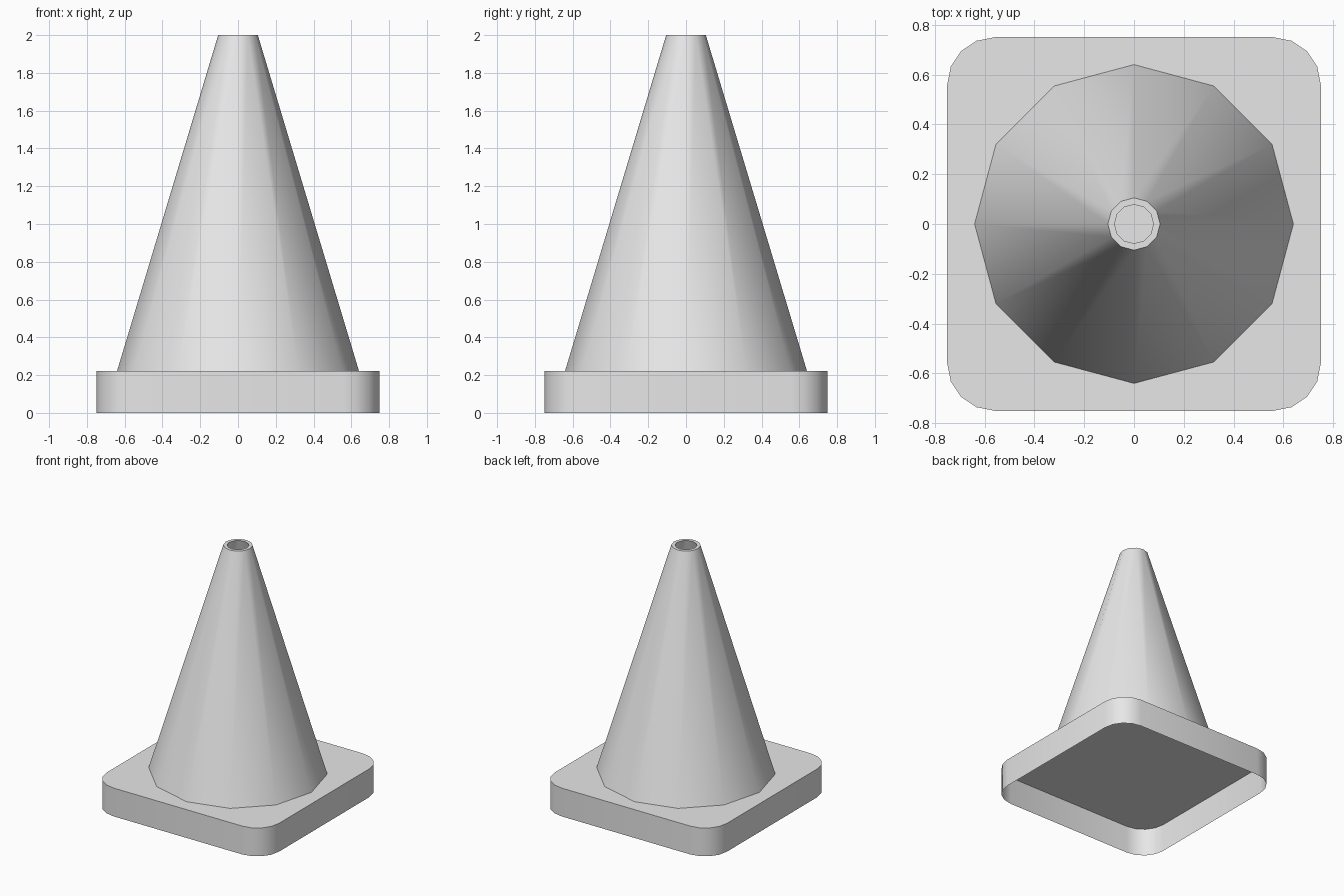
import bpy
import bmesh
from math import cos, sin, pi

cube = bpy.data.objects.get("Cube")
if cube:
    bpy.data.objects.remove(cube, do_unlink=True)

# Single plain colour
grey = bpy.data.materials.new("light_grey")
grey.use_nodes = True
grey.diffuse_color = (0.8, 0.8, 0.8, 1)
grey.node_tree.nodes["Principled BSDF"].inputs["Base Color"].default_value = grey.diffuse_color

HALF, CORNER, BASE_TOP, HEIGHT = 0.75, 0.19, 0.223, 2.0


def circle(radius, z, sides=12):
    return [(radius * cos(2 * pi * i / sides), radius * sin(2 * pi * i / sides), z)
            for i in range(sides)]


def rounded_square(z, steps=4):
    c = HALF - CORNER
    points = []
    for quarter, (sx, sy) in enumerate([(1, 1), (-1, 1), (-1, -1), (1, -1)]):
        for i in range(steps + 1):
            a = (quarter + i / steps) * pi / 2
            points.append((sx * c + CORNER * cos(a), sy * c + CORNER * sin(a), z))
    return points


def loft(name, rings, cap=False):
    """Skin a stack of matching rings, optionally closing the last one."""
    bm = bmesh.new()
    loops = [[bm.verts.new(p) for p in ring] for ring in rings]
    for low, high in zip(loops, loops[1:]):
        n = len(low)
        for i in range(n):
            j = (i + 1) % n
            bm.faces.new((low[i], low[j], high[j], high[i]))
    if cap:
        bm.faces.new(loops[-1])
    mesh = bpy.data.meshes.new(name)
    bm.to_mesh(mesh)
    bm.free()
    mesh.materials.append(grey)
    obj = bpy.data.objects.new(name, mesh)
    bpy.context.collection.objects.link(obj)
    bpy.ops.object.select_all(action='DESELECT')
    obj.select_set(True)
    bpy.context.view_layer.objects.active = obj
    bpy.ops.object.shade_smooth_by_angle(angle=pi / 4.5)
    return obj


# Thin square base, open underneath
loft("base", [rounded_square(0), rounded_square(BASE_TOP)], cap=True)

# Hollow cone: outer wall, flat rim, inner wall down to the base
loft("cone", [circle(0.64, BASE_TOP), circle(0.105, HEIGHT),
              circle(0.078, HEIGHT), circle(0.61, BASE_TOP)])
